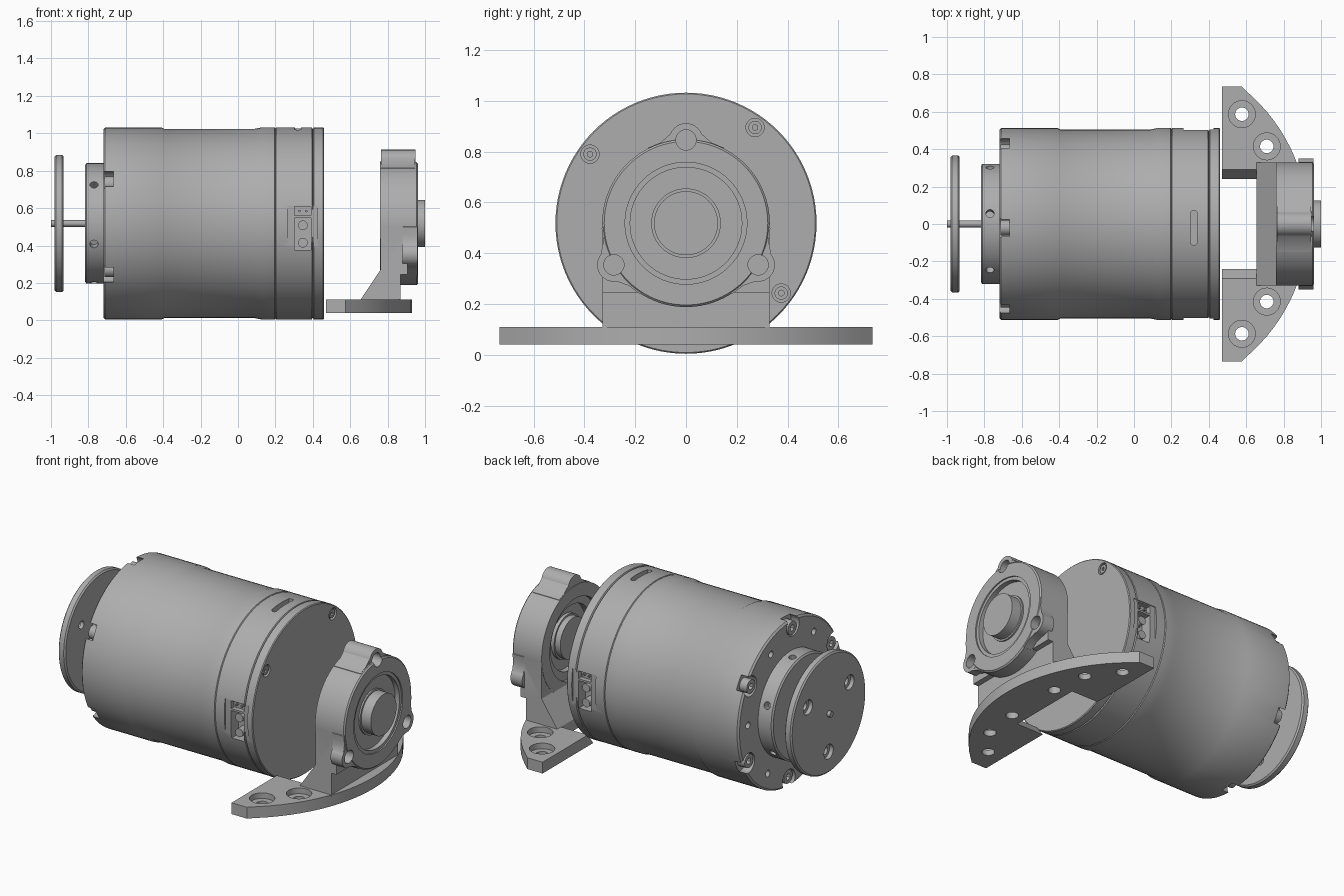
import bpy, bmesh
from math import sin, cos, pi, radians, sqrt
from mathutils import Matrix, Vector

if "Cube" in bpy.data.objects:
    bpy.data.objects.remove(bpy.data.objects["Cube"])

AXIS_Z = 0.518
X, Y, Z = Vector((1, 0, 0)), Vector((0, 1, 0)), Vector((0, 0, 1))

metal = bpy.data.materials.new("grey metal")
metal.use_nodes = True
GREY = (0.42, 0.42, 0.42, 1)
metal.diffuse_color = GREY
metal.node_tree.nodes["Principled BSDF"].inputs["Base Color"].default_value = GREY


def finish(name, bm):
    bmesh.ops.recalc_face_normals(bm, faces=bm.faces)
    mesh = bpy.data.meshes.new(name)
    bm.to_mesh(mesh)
    bm.free()
    mesh.materials.append(metal)
    obj = bpy.data.objects.new(name, mesh)
    bpy.context.collection.objects.link(obj)
    return obj


def rod(name, start, direction, length, radius, sides=32):
    bm = bmesh.new()
    mid = Vector(start) + direction * length / 2
    turn = direction.to_track_quat('Z', 'Y').to_matrix().to_4x4()
    bmesh.ops.create_cone(bm, cap_ends=True, segments=sides, radius1=radius, radius2=radius,
                          depth=length, matrix=Matrix.Translation(mid) @ turn)
    return finish(name, bm)


def prism(name, outline, place, low, high):
    """Extrude a 2D outline; place(u, v, w) maps it to space."""
    bm = bmesh.new()
    rings = [[bm.verts.new(place(u, v, w)) for u, v in outline] for w in (low, high)]
    n = len(outline)
    bm.faces.new(rings[0])
    bm.faces.new(rings[1])
    for i in range(n):
        j = (i + 1) % n
        bm.faces.new((rings[0][i], rings[0][j], rings[1][j], rings[1][i]))
    return finish(name, bm)


def box(name, x, y, z):
    return prism(name, [(x[0], y[0]), (x[1], y[0]), (x[1], y[1]), (x[0], y[1])],
                 lambda u, v, w: (u, v, w), z[0], z[1])


def lathe(name, profile, sides=96):
    """Solid of revolution about the motor axis from (x, radius) points."""
    bm = bmesh.new()
    rings = [[bm.verts.new((x, r * cos(2 * pi * i / sides), AXIS_Z + r * sin(2 * pi * i / sides)))
              for i in range(sides)] for x, r in profile]
    for a, b in zip(rings, rings[1:]):
        for i in range(sides):
            j = (i + 1) % sides
            bm.faces.new((a[i], a[j], b[j], b[i]))
    bm.faces.new(rings[0])
    bm.faces.new(rings[-1])
    return finish(name, bm)


def combine(obj, tool, operation='DIFFERENCE'):
    mod = obj.modifiers.new("combine", 'BOOLEAN')
    mod.operation, mod.solver, mod.object = operation, 'EXACT', tool
    bpy.context.view_layer.objects.active = obj
    bpy.ops.object.modifier_apply(modifier=mod.name)
    bpy.data.objects.remove(tool)


def drill(obj, start, direction, length, radius, sides=32):
    combine(obj, rod("cutter", start, direction, length, radius, sides))


def polar(x, radius, degrees):
    a = radians(degrees)
    return (x, radius * cos(a), AXIS_Z + radius * sin(a))


# Motor body with stepped shells and seams
body = lathe("motor_body", [
    (-0.72, 0.503), (-0.71, 0.514), (-0.41, 0.514), (-0.395, 0.506), (0.09, 0.506),
    (0.125, 0.513), (0.196, 0.513), (0.2, 0.507), (0.204, 0.513), (0.395, 0.513),
    (0.4, 0.504), (0.405, 0.514), (0.455, 0.514), (0.46, 0.509)])

# Scalloped rim with cap screws, and small holes between them
for k in range(6):
    angle = 92.5 + 60 * k
    drill(body, polar(-0.76, 0.47, angle), X, 0.095, 0.062)
    drill(body, polar(-0.74, 0.42, angle + 30), X, 0.06, 0.02, 16)
    screw = rod("rim_screw", polar(-0.715, 0.455, angle), X, 0.06, 0.042)
    drill(screw, polar(-0.73, 0.455, angle), X, 0.04, 0.02, 6)

# Recessed screws in the end cover
for y, z in ((0.272, 0.895), (-0.378, 0.79), (0.375, 0.243)):
    drill(body, (0.44, y, z), X, 0.05, 0.036)
    screw = rod("cover_screw", (0.43, y, z), X, 0.026, 0.026)
    drill(screw, (0.445, y, z), X, 0.03, 0.012, 6)

# Slot in the top of the cover
slot = [(0.32 + 0.018 * cos(radians(t)), (0.055 if t < 180 else -0.095) + 0.018 * sin(radians(t)))
        for t in list(range(0, 181, 30)) + list(range(181, 361, 30))]
combine(body, prism("cutter", slot, lambda u, v, w: (u, v, w), 0.99, 1.06))

# Connector sockets on both sides
for s in (-1, 1):
    def side(a, b):
        return sorted((s * a, s * b))
    combine(body, box("cutter", (0.265, 0.385 + 0.04), side(0.499, 0.56), (0.37, 0.615)))
    combine(body, box("cutter", (0.303, 0.39), side(0.43, 0.56), (0.375, 0.548)))
    combine(body, box("cutter", (0.303, 0.39), side(0.47, 0.56), (0.56, 0.608)))
    for z in (0.415, 0.508):
        rod("connector_pin", (0.347, s * 0.42, z), Y * s, 0.065, 0.026, 20)
    for x in (0.328, 0.365):
        rod("signal_pin", (x, s * 0.46, 0.584), Y * s, 0.03, 0.007, 8)

# Output hub with radial holes
hub = lathe("output_hub", [(-0.818, 0.312), (-0.81, 0.322), (-0.71, 0.322)])
for k in range(6):
    a = radians(20 + 60 * k)
    outward = Vector((0, cos(a), sin(a)))
    drill(hub, polar(-0.77, 0.27, 20 + 60 * k), outward, 0.1, 0.022, 16)

# Thin shaft and drive disc
rod("output_shaft", (-1, 0, AXIS_Z), X, 0.3, 0.018, 24)
disc = lathe("drive_disc", [(-0.98, 0.358), (-0.972, 0.367), (-0.94, 0.367), (-0.932, 0.358)])
for angle in (30, 150, 270):
    drill(disc, polar(-1, 0.235, angle), X, 0.045, 0.045)
    drill(disc, polar(-1, 0.235, angle), X, 0.1, 0.024)

# Curved base plate with a slanted clearance slot
R = 0.93
edge = [(0.47, -0.735), (0.575, -0.735)]
edge += [(sqrt(R * R - y * y), y) for y in [-0.7 + 0.05 * i for i in range(29)]]
edge += [(0.575, 0.735), (0.47, 0.735)]
plate = prism("base_plate", edge, lambda u, v, w: (u, v, w), 0.04, 0.11)
gap = [(-0.21, 0.02), (0.21, 0.02), (0.31, 0.13), (-0.31, 0.13)]
gap = [(-0.225, 0.02), (0.225, 0.02), (0.305, 0.13), (-0.305, 0.13)]
combine(plate, prism("cutter", gap, lambda u, v, w: (w, u, v), 0.4, 0.655))
for s in (-1, 1):
    for x, y in ((0.577, 0.587), (0.71, 0.415)):
        drill(plate, (x, s * y, 0.075), Z, 0.06, 0.072)
        drill(plate, (x, s * y, 0.02), Z, 0.12, 0.036)
    drill(plate, (0.74, s * 0.185, 0.02), Z, 0.07, 0.036)

# Bearing housing: ring, pedestal and three screw ears
housing = lathe("bearing_housing", [(0.76, 0.33), (0.955, 0.33), (0.963, 0.322)])
pedestal = [(0.655, 0.1), (0.655, 0.11), (0.762, 0.27), (0.762, 0.518), (0.905, 0.518),
            (0.905, 0.245), (0.87, 0.245), (0.87, 0.1)]
combine(housing, prism("pedestal", pedestal, lambda u, v, w: (u, w, v), -0.328, 0.328), 'UNION')
for angle, back, front in ((90, 0.764, 0.948), (210, 0.88, 0.96), (330, 0.88, 0.96)):
    a = radians(angle)

    def around(u, v, w):
        return (w, v * cos(a) - u * sin(a), AXIS_Z + v * sin(a) + u * cos(a))
    web = [(-0.15, 0.27), (-0.15, 0.297), (-0.1, 0.318), (-0.058, 0.355),
           (0.058, 0.355), (0.1, 0.318), (0.15, 0.297), (0.15, 0.27)]
    combine(housing, prism("web", web, around, back + 0.001, front - 0.001), 'UNION')
    combine(housing, rod("ear", polar(back, 0.328, angle), X, front - back, 0.066), 'UNION')
    drill(housing, polar(front - 0.05, 0.328, angle), X, 0.1, 0.04)

# Stepped bearing bore, front and back
for start, length, radius in ((0.955, 0.05, 0.24), (0.925, 0.08, 0.22),
                              (0.7, 0.09, 0.25), (0.7, 0.13, 0.2)):
    drill(housing, (start, 0, AXIS_Z), X, length, radius, 64)
rod("bearing_boss", (0.775, 0, AXIS_Z), X, 0.225, 0.126, 64)
collar = rod("bearing_collar", (0.81, 0, AXIS_Z), X, 0.125, 0.137, 64)

# Smooth round surfaces, keep edges crisp
for obj in bpy.context.scene.objects:
    if obj.type == 'MESH':
        bpy.ops.object.select_all(action='DESELECT')
        obj.select_set(True)
        bpy.context.view_layer.objects.active = obj
        bpy.ops.object.shade_smooth_by_angle(angle=radians(30))
